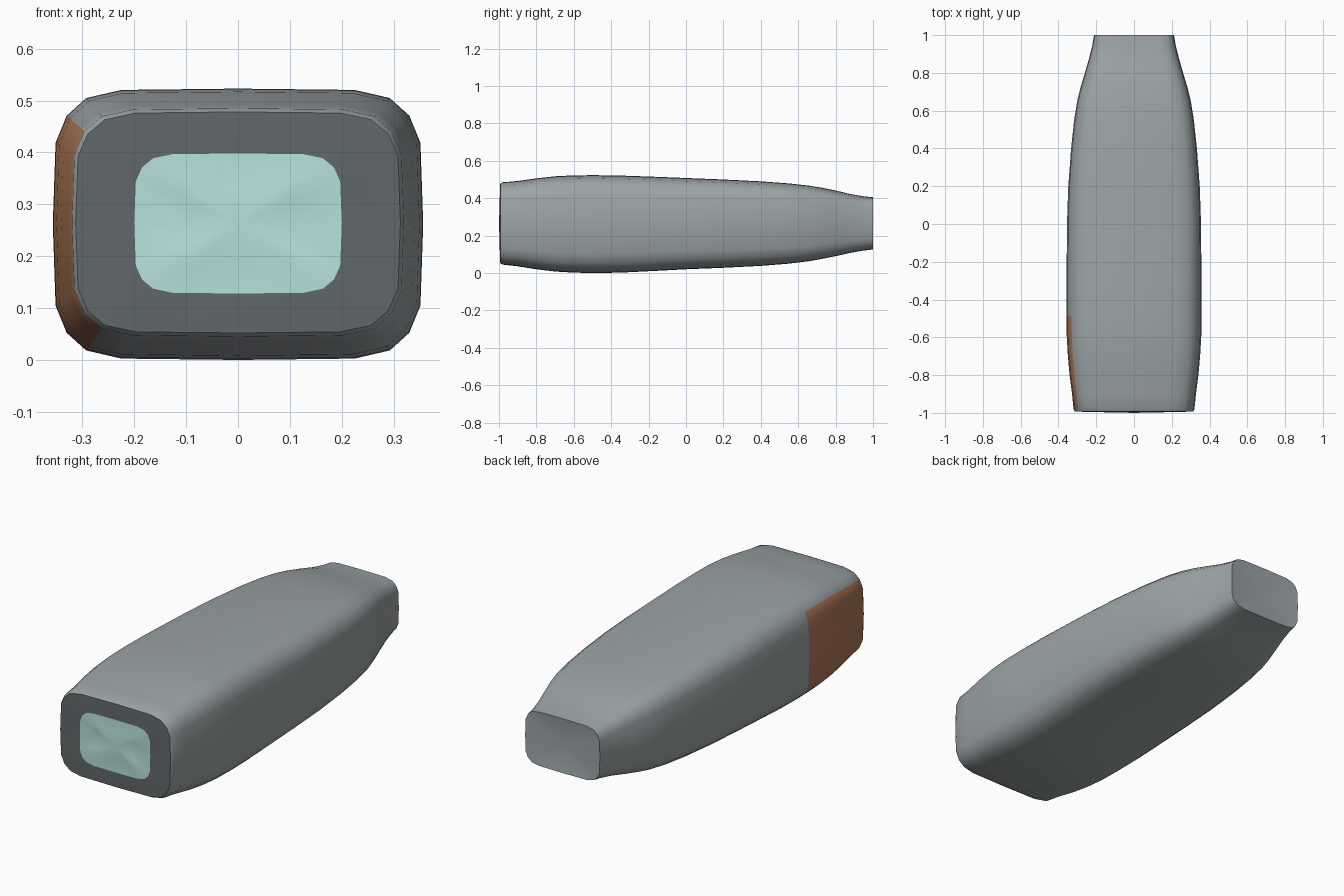
import bpy, bmesh, math

if "Cube" in bpy.data.objects:
    bpy.data.objects.remove(bpy.data.objects["Cube"])

def material(name, rgb):
    m = bpy.data.materials.new(name)
    m.diffuse_color = (*rgb, 1)
    m.use_nodes = True
    m.node_tree.nodes["Principled BSDF"].inputs["Base Color"].default_value = m.diffuse_color
    return m

GREY = material("hull grey", (0.33, 0.37, 0.38))
ORANGE = material("copper orange", (0.42, 0.19, 0.095))
DARK = material("dark grey", (0.12, 0.14, 0.145))
TEAL = material("pale teal", (0.47, 0.76, 0.72))

# Rounded-rectangle cross-section, mirrored from one quadrant to a full loop
Q = [(1, 0), (.985, .6), (.925, .8), (.82, .93), (.63, .99), (0, 1)]
SECTION = (Q + [(-x, z) for x, z in Q[-2::-1]]
           + [(-x, -z) for x, z in Q[1:]] + [(x, -z) for x, z in Q[-2:0:-1]])
N = len(SECTION)

def ring(bm, y, hw, top, bottom, offset=None):
    zc, hh = (top + bottom) / 2, (top - bottom) / 2
    return [bm.verts.new((u * hw, y + (offset(u, v) if offset else 0), zc + v * hh))
            for u, v in SECTION]

def bridge(bm, a, b, mat=0):
    faces = []
    for i in range(N):
        j = (i + 1) % N
        f = bm.faces.new((a[i], a[j], b[j], b[i]))
        f.material_index = mat
        faces.append(f)
    return faces

def fan(bm, loop, point, mat=0):
    c = bm.verts.new(point)
    for i in range(N):
        f = bm.faces.new((loop[i], loop[(i + 1) % N], c))
        f.material_index = mat

def finish(bm, name, mats, angle):
    bmesh.ops.recalc_face_normals(bm, faces=bm.faces)
    me = bpy.data.meshes.new(name)
    bm.to_mesh(me)
    bm.free()
    for m in mats:
        me.materials.append(m)
    ob = bpy.data.objects.new(name, me)
    bpy.context.collection.objects.link(ob)
    me.shade_smooth()
    me.set_sharp_from_angle(angle=math.radians(angle))
    return ob

# Nacelle shell, lofted front to back: y, half width, top, bottom
STATIONS = [
    (-.993, .313, .478, .052), (-.98, .32, .485, .045), (-.9, .328, .492, .036),
    (-.8, .341, .506, .02), (-.7, .35, .517, .008), (-.6, .356, .522, .002),
    (-.49, .357, .523, 0), (-.35, .357, .521, .002), (-.15, .356, .514, .012),
    (0, .355, .508, .02), (.2, .348, .5, .028), (.4, .333, .49, .038),
    (.55, .317, .479, .05), (.65, .301, .468, .062), (.72, .284, .457, .074),
    (.8, .26, .441, .09), (.88, .237, .422, .108), (.95, .22, .41, .12),
    (1, .212, .405, .126)]
bm = bmesh.new()
loops = [ring(bm, *s) for s in STATIONS]
for k in range(len(loops) - 1):
    for i, f in enumerate(bridge(bm, loops[k], loops[k + 1])):
        # Painted panel on the front of the left side
        if 1 <= k < 6 and 8 <= i <= 12:
            f.material_index = 1
# Shallow dished rear plate
fan(bm, loops[-1], (0, .98, .265))
finish(bm, "nacelle_shell", [GREY, ORANGE], 40)

# Front cap: dark surround and a folded glowing centre
def fold(u, v):
    return .006 * (1 + math.cos(4 * math.atan2(v, u)))

bm = bmesh.new()
outer = ring(bm, -.993, .313, .478, .052)
edge = ring(bm, -.996, .2, .398, .128)
inner = ring(bm, -.998, .1, .335, .195, fold)
bridge(bm, outer, edge, 0)
bridge(bm, edge, inner, 1)
fan(bm, inner, (0, -1, .264), 1)
finish(bm, "front_collector", [DARK, TEAL], 40)
